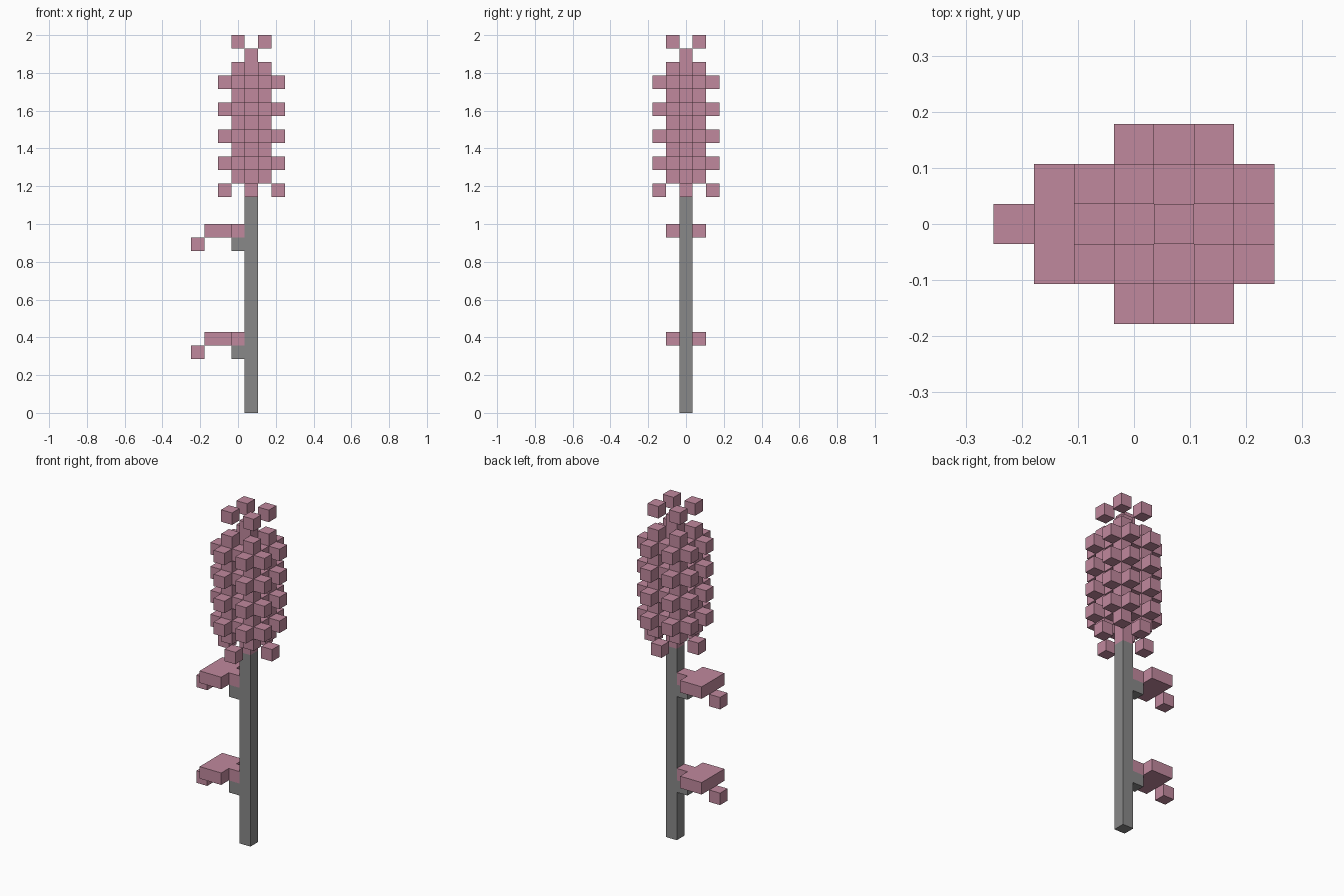
import bpy
import bmesh
from itertools import product
from mathutils import Vector

UNIT = 2 / 28  # edge of one block

if "Cube" in bpy.data.objects:
    bpy.data.objects.remove(bpy.data.objects["Cube"], do_unlink=True)


def make_material(name, color):
    mat = bpy.data.materials.new(name)
    mat.use_nodes = True
    mat.diffuse_color = color
    mat.node_tree.nodes["Principled BSDF"].inputs["Base Color"].default_value = color
    return mat


PINK = make_material("dusty_pink", (0.53, 0.25, 0.34, 1))
GREY = make_material("stem_grey", (0.25, 0.25, 0.25, 1))


def finish(name, bm, mat):
    """Turn block coordinates (stem at the origin) into a placed object."""
    for v in bm.verts:
        v.co = (v.co + Vector((1, 0, 0))) * UNIT
    bmesh.ops.recalc_face_normals(bm, faces=bm.faces)
    mesh = bpy.data.meshes.new(name)
    bm.to_mesh(mesh)
    bm.free()
    mesh.materials.append(mat)
    obj = bpy.data.objects.new(name, mesh)
    bpy.context.collection.objects.link(obj)


def add_block(bm, x, y, level, height=1):
    verts = bmesh.ops.create_cube(bm, size=1)["verts"]
    for v in verts:
        v.co.z *= height
        v.co += Vector((x, y, level + height / 2))


def blocks(name, mat, cells):
    bm = bmesh.new()
    for cell in cells:
        add_block(bm, *cell)
    finish(name, bm, mat)


# Stem and the core of the flower head
blocks("stem", GREY, [(0, 0, 0, 16)])
blocks("flower_core", PINK, [(0, 0, 16, 11)])

# Florets alternate between corner blocks and a wider ring of blocks
florets = []
for level in range(17, 26):
    for x, y in product(range(-2, 3), repeat=2):
        corner = abs(x) == 1 and abs(y) == 1
        ring = (x + y) % 2 == 1
        if (corner if level % 2 else ring):
            florets.append((x, y, level))
blocks("florets", PINK, florets)

# Loose blocks under and over the head
blocks("lower_florets", PINK, [(2, 0, 16), (-2, 0, 16), (0, 2, 16), (0, -2, 16)])
blocks("top_florets", PINK, [(x, y, 27) for x, y in product((-1, 1), repeat=2)])

# Two leaves: stalk block, flat blade with a narrow neck, drooping tip
half_outline = [(-0.5, 0.5), (-1.5, 0.5), (-1.5, 1.5), (-3.5, 1.5)]
outline = half_outline + [(x, -y) for x, y in reversed(half_outline)]
for label, level in (("lower", 4), ("upper", 12)):
    blocks(label + "_leaf_stalk", GREY, [(-1, 0, level)])
    blocks(label + "_leaf_tip", PINK, [(-4, 0, level)])
    bm = bmesh.new()
    face = bm.faces.new([bm.verts.new((x, y, level + 1)) for x, y in outline])
    top = bmesh.ops.extrude_face_region(bm, geom=[face])["geom"]
    bmesh.ops.translate(bm, vec=(0, 0, 1),
                        verts=[g for g in top if isinstance(g, bmesh.types.BMVert)])
    finish(label + "_leaf_blade", bm, PINK)
